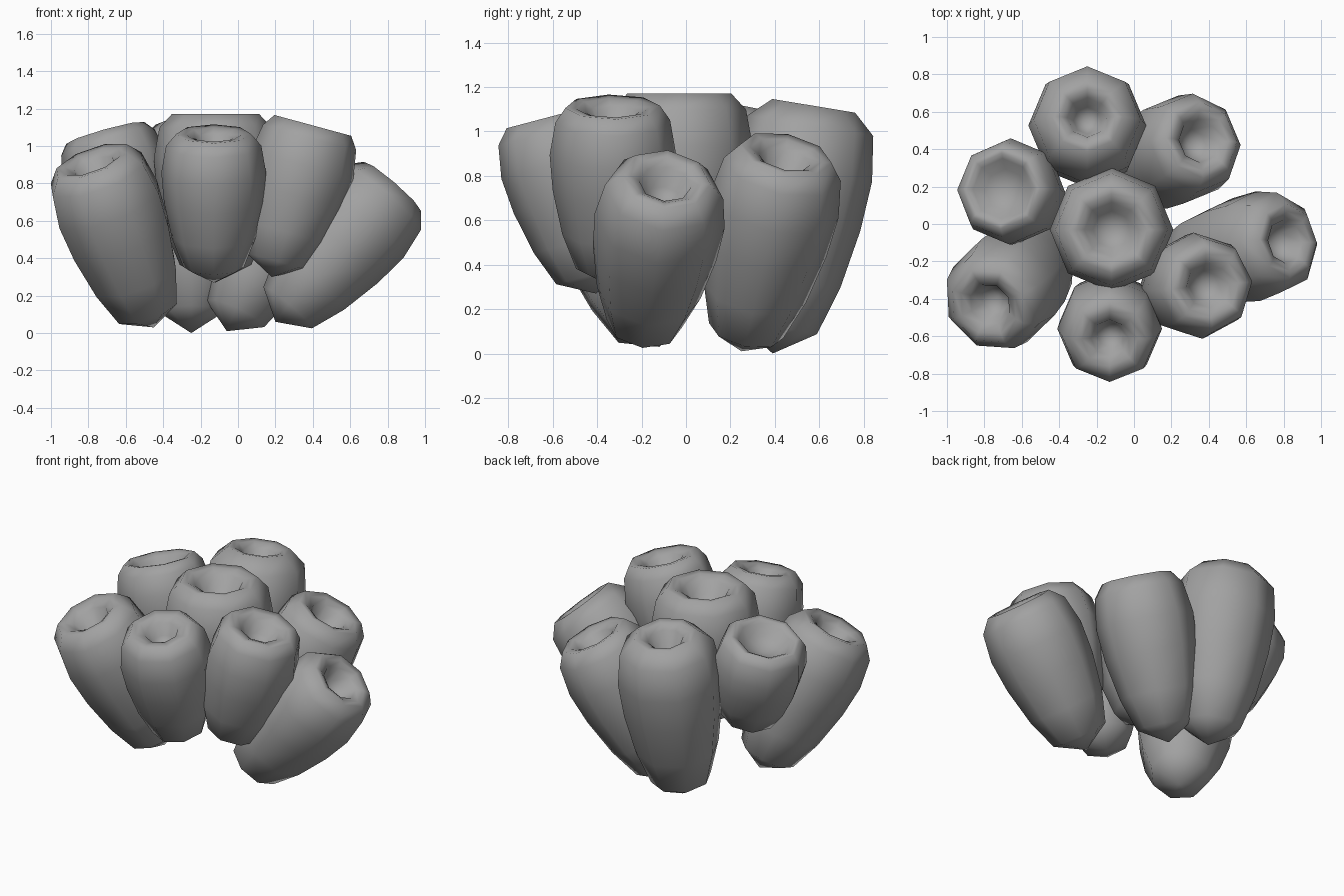
import bpy
import bmesh
from math import cos, sin, tau, radians
from mathutils import Vector, Matrix

if "Cube" in bpy.data.objects:
    bpy.data.objects.remove(bpy.data.objects["Cube"], do_unlink=True)

stone = bpy.data.materials.new("stone_grey")
stone.use_nodes = True
GREY = (0.36, 0.36, 0.36, 1)
stone.diffuse_color = GREY
stone.node_tree.nodes["Principled BSDF"].inputs["Base Color"].default_value = GREY

SIDES = 8
# Outer wall as (radius, height) fractions, from the pointed foot to the shoulder
WALL = [(0.58, 0.105), (0.8, 0.3), (0.95, 0.54), (1, 0.74), (0.91, 0.92)]


def make_tube(name, foot, mouth, radius, rim, hole, spin=0):
    """Eight-sided tube lathed around the line from foot to mouth, with a pit in its end."""
    foot, mouth = Vector(foot), Vector(mouth)
    axis = mouth - foot
    length = axis.length
    lip = (rim + hole) / 2
    profile = WALL + [(rim, 1), (lip, 0.995), (hole, 0.97), (hole * 0.68, 0.88)]

    bm = bmesh.new()
    rings = []
    for r, h in profile:
        ring = []
        for i in range(SIDES):
            a = tau * i / SIDES + radians(spin)
            ring.append(bm.verts.new((r * radius * cos(a), r * radius * sin(a), h * length)))
        rings.append(ring)
    tip = bm.verts.new((0, 0, 0))
    pit = bm.verts.new((0, 0, 0.84 * length))
    for i in range(SIDES):
        j = (i + 1) % SIDES
        bm.faces.new((tip, rings[0][j], rings[0][i]))
        bm.faces.new((pit, rings[-1][i], rings[-1][j]))
        for low, high in zip(rings, rings[1:]):
            bm.faces.new((low[i], low[j], high[j], high[i]))
    for face in bm.faces:
        face.smooth = True

    # Lean the tube along its axis and set it on its foot
    lean = Vector((0, 0, 1)).rotation_difference(axis).to_matrix().to_4x4()
    bm.transform(Matrix.Translation(foot) @ lean)
    mesh = bpy.data.meshes.new(name)
    bm.to_mesh(mesh)
    bm.free()
    mesh.materials.append(stone)
    obj = bpy.data.objects.new(name, mesh)
    bpy.context.collection.objects.link(obj)
    return obj


# Cluster of tubes fanning out around the upright middle one
make_tube("centre_tube", (-0.12, -0.03, 0.27), (-0.12, -0.03, 1.17), 0.33, 0.71, 0.44)
make_tube("back_tube", (-0.25, 0.39, 0), (-0.25, 0.575, 1.115), 0.315, 0.6, 0.34)
make_tube("back_left_tube", (-0.06, 0.25, 0.01), (0.36, 0.45, 0.9), 0.295, 0.71, 0.4)
make_tube("left_tube", (0.2, -0.2, 0.06), (0.825, -0.09, 0.785), 0.295, 0.68, 0.4)
make_tube("front_left_tube", (0.18, -0.33, 0.3), (0.4, -0.33, 1.11), 0.285, 0.75, 0.42, 5)
make_tube("front_tube", (-0.13, -0.405, 0.27), (-0.13, -0.615, 1.065), 0.28, 0.71, 0.36)
make_tube("front_right_tube", (-0.45, -0.12, 0.03), (-0.78, -0.44, 0.92), 0.305, 0.7, 0.38, 22)
make_tube("right_tube", (-0.53, 0.13, 0.43), (-0.71, 0.19, 1.07), 0.285, 0.76, 0.57)
